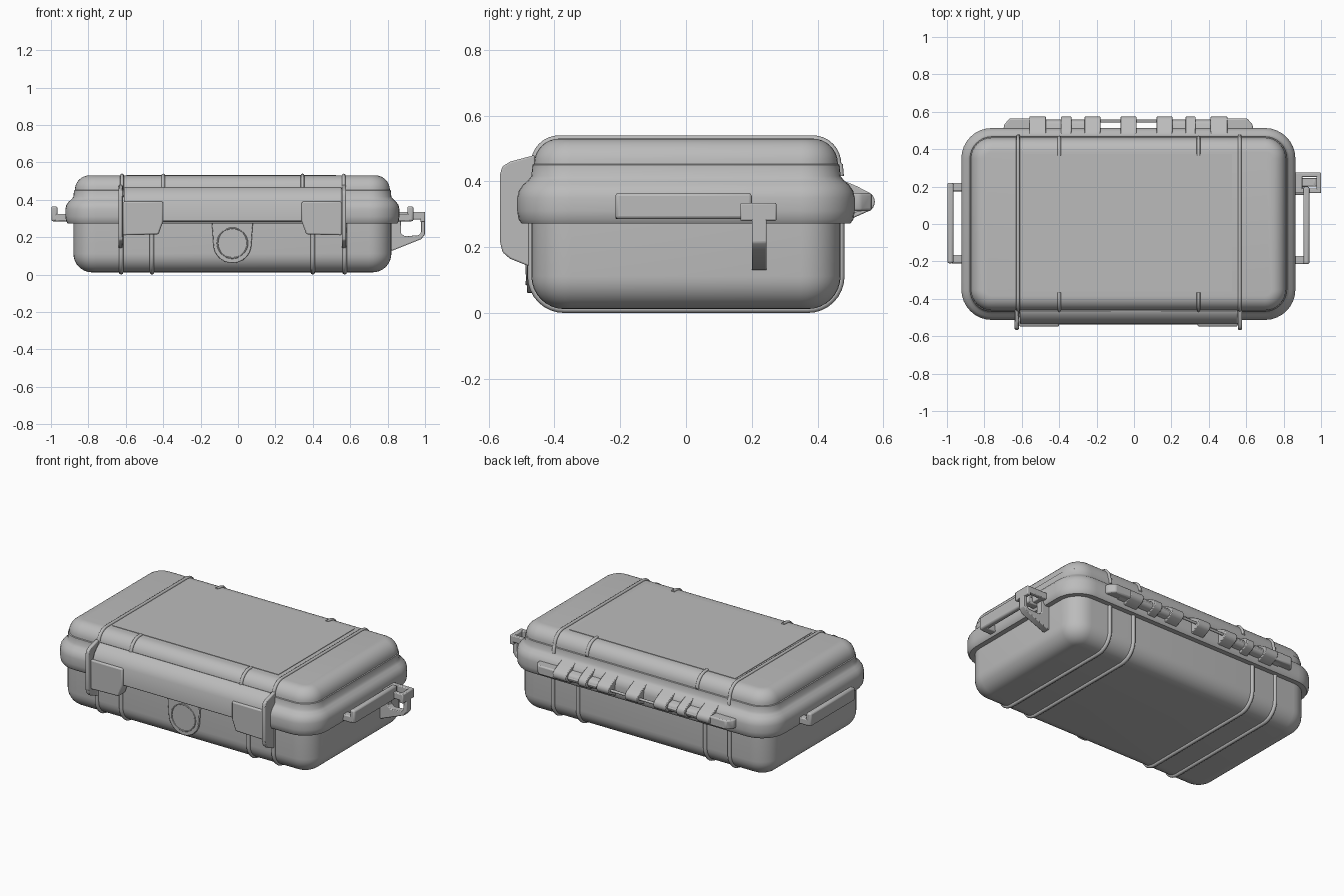
import bpy, bmesh, math
from mathutils import Vector

if "Cube" in bpy.data.objects:
    bpy.data.objects.remove(bpy.data.objects["Cube"])

CX = -0.03                 # centre line of the case
HX, HY, R = 0.85, 0.47, 0.12

grey = bpy.data.materials.new("grey plastic")
grey.use_nodes = True
grey.diffuse_color = (0.5, 0.5, 0.5, 1)
grey.node_tree.nodes["Principled BSDF"].inputs["Base Color"].default_value = (0.5, 0.5, 0.5, 1)


def finish(name, bm, bevel=0.0, angle=35):
    bmesh.ops.recalc_face_normals(bm, faces=bm.faces)
    me = bpy.data.meshes.new(name)
    bm.to_mesh(me)
    bm.free()
    ob = bpy.data.objects.new(name, me)
    bpy.context.collection.objects.link(ob)
    me.materials.append(grey)
    if bevel:
        mod = ob.modifiers.new("Bevel", "BEVEL")
        mod.width, mod.segments, mod.limit_method = bevel, 2, "ANGLE"
    bpy.context.view_layer.objects.active = ob
    ob.select_set(True)
    bpy.ops.object.shade_smooth_by_angle(angle=math.radians(angle))
    ob.select_set(False)
    return ob


def extrude(name, pts, axis, a, b, bevel=0.0):
    """Extrude an outline along x (y,z points), y (x,z points) or z (x,y points)."""
    place = {"x": lambda p, t: (t, p[0], p[1]),
             "y": lambda p, t: (p[0], t, p[1]),
             "z": lambda p, t: (p[0], p[1], t)}[axis]
    bm = bmesh.new()
    lo = [bm.verts.new(place(p, a)) for p in pts]
    hi = [bm.verts.new(place(p, b)) for p in pts]
    bm.faces.new(lo)
    bm.faces.new(hi)
    n = len(pts)
    for i in range(n):
        j = (i + 1) % n
        bm.faces.new((lo[i], lo[j], hi[j], hi[i]))
    return finish(name, bm, bevel)


def box(name, x, y, z, bevel=0.0):
    return extrude(name, [(x[0], y[0]), (x[1], y[0]), (x[1], y[1]), (x[0], y[1])], "z", z[0], z[1], bevel)


def arc(cx, cz, r, a0, a1, n=8):
    return [(cx + r * math.cos(math.radians(a0 + (a1 - a0) * i / n)),
             cz + r * math.sin(math.radians(a0 + (a1 - a0) * i / n))) for i in range(n + 1)]


def loft(name, profile):
    """Stack rounded rectangles; each profile point is (outset, z)."""
    bm = bmesh.new()
    rings = []
    for out, z in profile:
        r = max(R + out, 0.015)
        ring = []
        for k, (sx, sy) in enumerate(((1, 1), (-1, 1), (-1, -1), (1, -1))):
            ring += arc(CX + sx * (HX + out - r), sy * (HY + out - r), r, 90 * k, 90 * k + 90)
        rings.append([bm.verts.new((x, y, z)) for x, y in ring])
    for lo, hi in zip(rings, rings[1:]):
        for i in range(len(lo)):
            j = (i + 1) % len(lo)
            bm.faces.new((lo[i], lo[j], hi[j], hi[i]))
    bm.faces.new(rings[0])
    bm.faces.new(rings[-1])
    return finish(name, bm, angle=40)


def tube(name, pts, r):
    """Sweep an eight-sided section along points in one plane."""
    pts = [Vector(p) for p in pts]
    bm = bmesh.new()
    rings = []
    for i, p in enumerate(pts):
        t = (pts[min(i + 1, len(pts) - 1)] - pts[max(i - 1, 0)]).normalized()
        u = Vector((1, 0, 0)) if abs(t.x) < 0.9 else Vector((0, 0, 1))
        v = t.cross(u)
        rings.append([bm.verts.new(p + r * (u * math.cos(k * math.pi / 4) + v * math.sin(k * math.pi / 4)))
                      for k in range(8)])
    for a, b in zip(rings, rings[1:]):
        for k in range(8):
            bm.faces.new((a[k], a[(k + 1) % 8], b[(k + 1) % 8], b[k]))
    bm.faces.new(rings[0])
    bm.faces.new(rings[-1])
    return finish(name, bm, angle=50)


# Shell: base tub, lid with its bulging rim
tub = arc(-0.1, 0.112, 0.1, -90, 0) + [(0.0, 0.28)]
rim = [(0.0, 0.272), (0.03, 0.272), (0.039, 0.285), (0.043, 0.31), (0.043, 0.35),
       (0.038, 0.372), (0.025, 0.39), (0.01, 0.403), (0.0, 0.416)]
lid = [(-0.003, 0.45)] + arc(-0.085, 0.453, 0.077, 0, 90)
loft("base_tub", tub)
loft("lid", rim + lid)
extrude("lid_panel", [(-0.595, -0.36), (0.525, -0.36), (0.525, 0.375), (-0.595, 0.375)], "z", 0.52, 0.533)

# Ribs wrapping the lid and base
def wrap(profile, x, sign):
    return [(x, sign * (HY + out), z) for out, z in profile]

for i, dx in enumerate((-0.595, -0.43, 0.43, 0.6)):
    x = CX + dx
    tube(f"base_rib_{i}", wrap(tub[::-1], x, -1) + wrap(tub, x, 1), 0.012)
for i, x in enumerate((-0.62, 0.565)):
    tube(f"lid_rib_{i}", wrap([rim[-1]] + lid, x, -1) + wrap(([rim[-1]] + lid)[::-1], x, 1), 0.01)
for i, x in enumerate((-0.4, 0.345)):
    for side in (-1, 1):
        tube(f"lid_short_rib_{i}_{side}", wrap(lid + [(-0.105, 0.53)], x, side), 0.01)

# Front latch: long flap, two pull tabs, end cheeks
flap = [(-0.46, 0.468), (-0.485, 0.46), (-0.518, 0.425), (-0.535, 0.39), (-0.537, 0.285), (-0.47, 0.285)]
extrude("latch_flap", flap, "x", -0.61, 0.555, 0.006)
for name, s in (("right", -1), ("left", 1)):
    tab = [(CX + s * d, z) for d, z in ((0.585, 0.39), (0.37, 0.39), (0.37, 0.285), (0.395, 0.215), (0.585, 0.21))]
    extrude(f"latch_tab_{name}", tab, "y", -0.548, -0.48, 0.008)
    cheek = [(-0.46, 0.48), (-0.535, 0.46), (-0.558, 0.445), (-0.566, 0.42), (-0.566, 0.22),
             (-0.558, 0.185), (-0.535, 0.165), (-0.46, 0.135)]
    x = CX + s * 0.597
    extrude(f"latch_cheek_{name}", cheek, "x", x - 0.011, x + 0.011, 0.005)

# Front badge with a raised ring
shield = [(CX + 0.11, 0.28)] + arc(CX, 0.163, 0.102, 0, -180, 16) + [(CX - 0.11, 0.28)]
extrude("front_badge", shield, "y", -0.484, -0.40, 0.004)
ring = arc(CX, 0.168, 0.08, 0, 360, 32)
tube("badge_ring", [(x, -0.484, z) for x, z in ring], 0.004)

# Rear hinge: pin, low barrels and raised knuckles
tube("hinge_pin", [(CX - 0.62, 0.55, 0.335), (CX + 0.62, 0.55, 0.335)], 0.008)
knuckle = [(0.46, 0.41), (0.52, 0.385)] + arc(0.543, 0.338, 0.031, 65, -65) + [(0.5, 0.285), (0.46, 0.285)]
low = [(0.46, 0.375)] + arc(0.53, 0.335, 0.026, 80, -80) + [(0.46, 0.295)]
extrude("hinge_knuckle_middle", knuckle, "x", CX - 0.043, CX + 0.043, 0.004)
for s in (-1, 1):
    for i, (a, b) in enumerate(((0.15, 0.235), (0.305, 0.36), (0.44, 0.53))):
        extrude(f"hinge_knuckle_{i}_{s}", knuckle, "x", CX + s * a, CX + s * b, 0.004)
    extrude(f"hinge_barrel_{s}", low, "x", CX + s * 0.2, CX + s * 0.58)
    end = [(CX + s * x, y) for x, y in ((0.52, 0.48), (0.67, 0.48), (0.665, 0.53), (0.635, 0.565), (0.52, 0.565))]
    extrude(f"hinge_end_{s}", end, "z", 0.31, 0.365, 0.008)

# Side carry bars, standing off on short arms
for name, s, y0, y1 in (("right", -1, -0.21, 0.22), ("left", 1, -0.215, 0.2)):
    xs = sorted((CX + s * 0.935, CX + s * 0.968))
    box(f"side_bar_{name}", xs, (y0, y1), (0.285, 0.365), 0.01)
    for i, y in enumerate((y0, y1 - 0.045)):
        arm = sorted((CX + s * 0.87, CX + s * 0.95))
        box(f"side_bar_arm_{name}_{i}", arm, (y, y + 0.045), (0.285, 0.325), 0.006)

# Padlock lug on the left side: slotted shelf with an open brace below
box("lug_shelf_inner", (0.86, 0.9), (0.165, 0.275), (0.295, 0.335), 0.005)
box("lug_shelf_outer", (0.975, 1.0), (0.165, 0.275), (0.28, 0.335), 0.005)
for i, y in enumerate((0.165, 0.25)):
    box(f"lug_shelf_side_{i}", (0.88, 0.99), (y, y + 0.025), (0.295, 0.335), 0.005)
brace = [(0.80, 0.13), (0.83, 0.13), (0.98, 0.19), (1.0, 0.215), (1.0, 0.3), (0.978, 0.3),
         (0.978, 0.225), (0.965, 0.21), (0.89, 0.205), (0.872, 0.22), (0.872, 0.3), (0.80, 0.3)]
extrude("lug_brace", brace, "y", 0.2, 0.245, 0.004)
